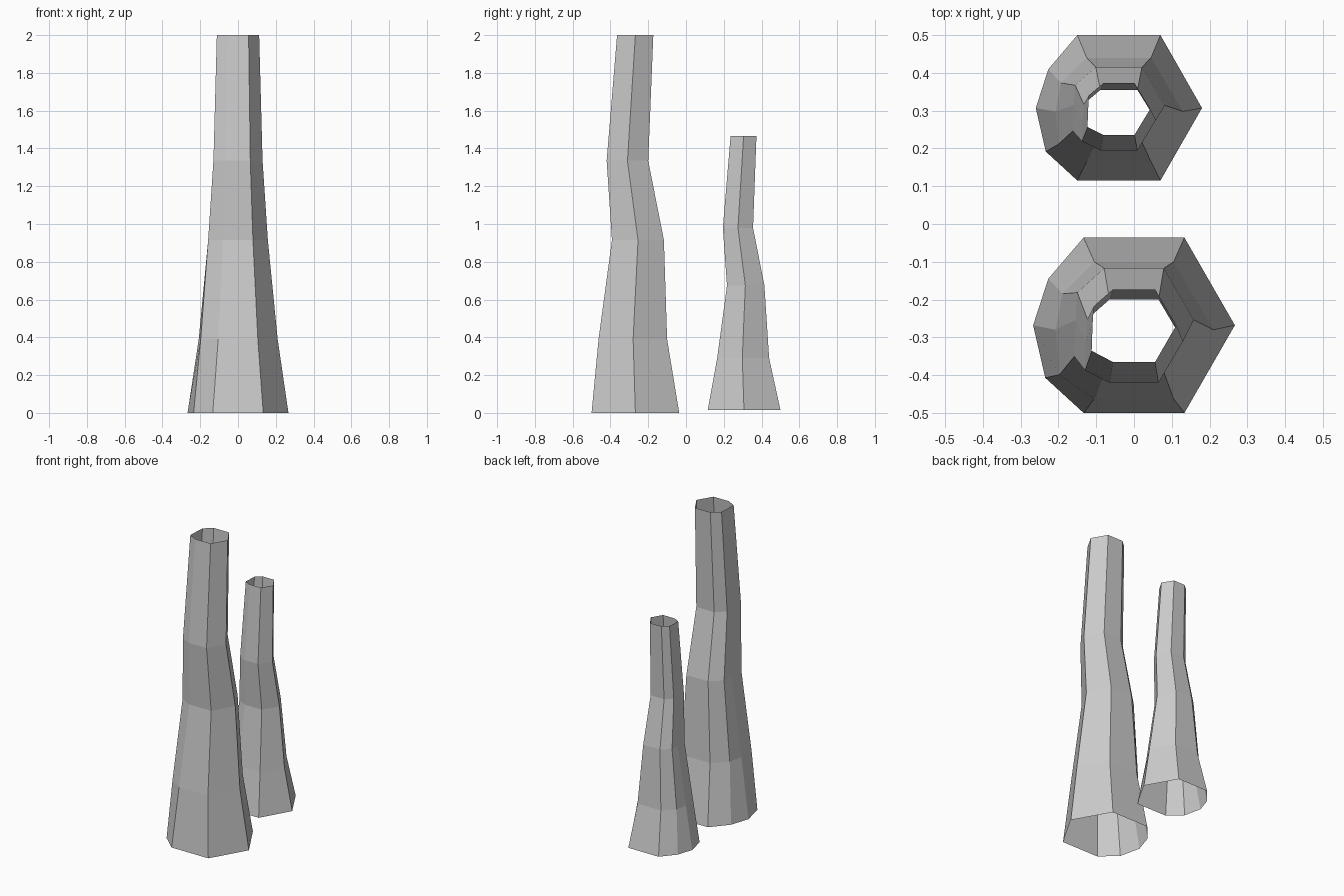
import bpy, bmesh

if "Cube" in bpy.data.objects:
    bpy.data.objects.remove(bpy.data.objects["Cube"])

# Cross-section in unit coordinates: half hexagon on the right, rounder left side
LOW = [(1, 0), (.5, 1), (-.5, 1), (-.85, .53), (-1, 0), (-.88, -.6), (-.5, -1), (.5, -1)]
HIGH = [(1, 0), (.5, 1), (-.5, 1), (-.95, .53), (-.98, 0), (-1, -.7), (-.5, -1), (.5, -1)]
BLEND = [0, .5, 1, 1, 1]


def chimney(name, cx, rings):
    """Open bent tube; each ring is (z, half width, front y, middle y, back y)."""
    bm = bmesh.new()
    loops = []
    for (z, w, front, mid, back), t in zip(rings, BLEND):
        loop = []
        for (ax, ay), (bx, by) in zip(LOW, HIGH):
            u, v = ax + (bx - ax) * t, ay + (by - ay) * t
            y = mid + v * ((back - mid) if v > 0 else (mid - front))
            loop.append(bm.verts.new((cx + u * w, y, z)))
        loops.append(loop)
    n = len(LOW)
    for a, b in zip(loops, loops[1:]):
        for i in range(n):
            j = (i + 1) % n
            bm.faces.new((a[i], a[j], b[j], b[i]))
    mesh = bpy.data.meshes.new(name)
    bm.to_mesh(mesh)
    bm.free()
    obj = bpy.data.objects.new(name, mesh)
    bpy.context.collection.objects.link(obj)


# Tall front tube
chimney("tall_chimney", 0, [
    (0, .267, -.5, -.268, -.036),
    (.39, .21, -.463, -.28, -.10),
    (.915, .158, -.392, -.254, -.117),
    (1.335, .13, -.42, -.31, -.20),
    (2, .112, -.365, -.268, -.173)])

# Short rear tube
chimney("short_chimney", -.04, [
    (.015, .22, .115, .307, .5),
    (.29, .17, .165, .298, .44),
    (.675, .122, .217, .314, .415),
    (.98, .098, .195, .275, .355),
    (1.465, .083, .236, .305, .373)])
